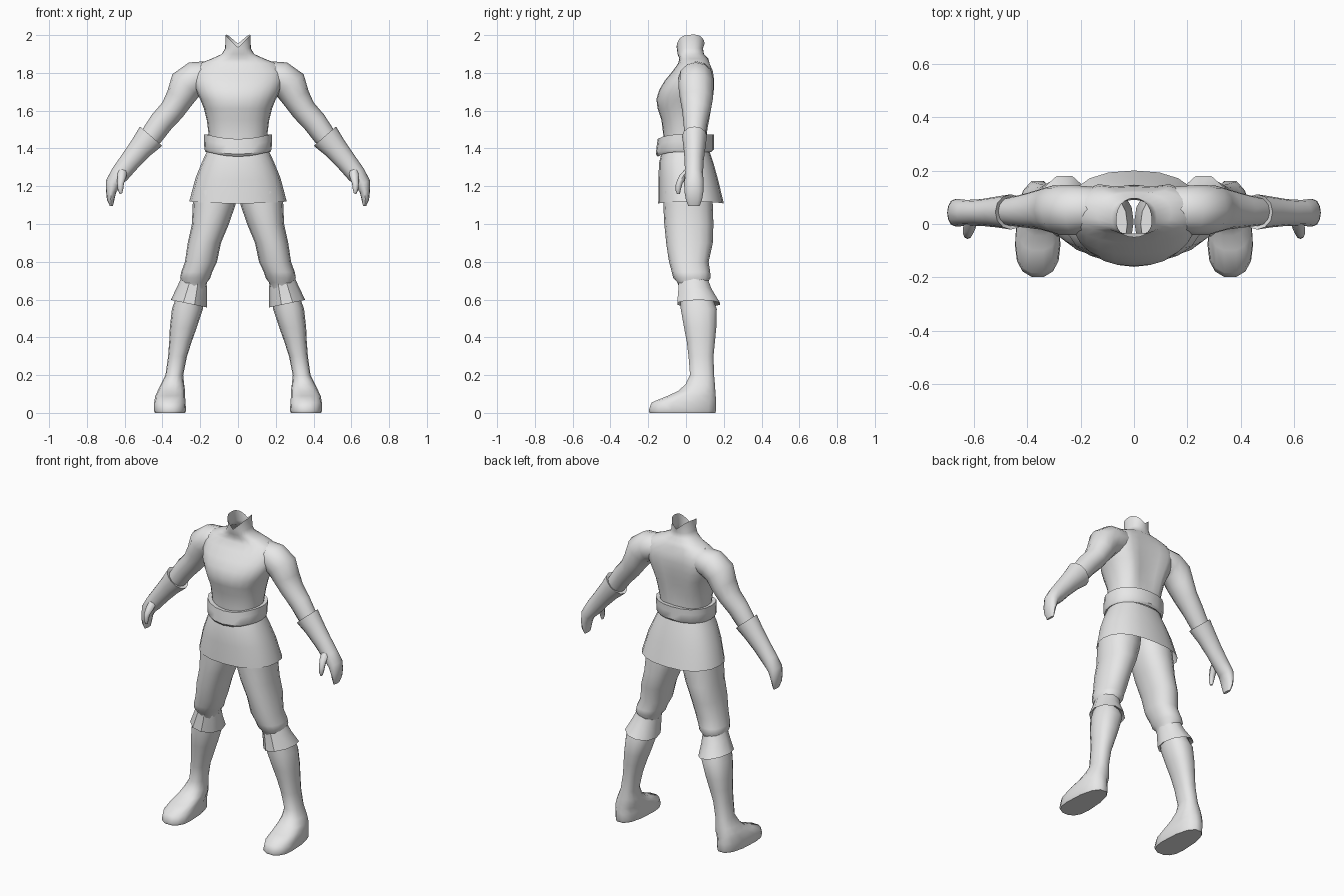
import bpy, bmesh, math
from mathutils import Vector

grey = bpy.data.materials.new("plain_grey")
grey.diffuse_color = (0.8, 0.8, 0.8, 1)


def spow(v, e):
    return math.copysign(abs(v) ** e, v)


def skin(name, rings, caps=(False, False), mirror=False, angle=50):
    """Bridge a list of equal-length point rings into one smooth object."""
    bm = bmesh.new()
    vs = [[bm.verts.new(p) for p in ring] for ring in rings]
    n = len(vs[0])
    for a, b in zip(vs, vs[1:]):
        for i in range(n):
            j = (i + 1) % n
            bm.faces.new((a[i], a[j], b[j], b[i]))
    for use, ring in zip(caps, (vs[0], vs[-1])):
        if use:
            bm.faces.new(ring)
    bmesh.ops.recalc_face_normals(bm, faces=bm.faces)
    me = bpy.data.meshes.new(name)
    bm.to_mesh(me)
    bm.free()
    ob = bpy.data.objects.new(name, me)
    bpy.context.collection.objects.link(ob)
    me.materials.append(grey)
    if mirror:
        m = ob.modifiers.new("mirror", 'MIRROR')
        m.use_mirror_merge = False
    bpy.ops.object.select_all(action='DESELECT')
    ob.select_set(True)
    bpy.context.view_layer.objects.active = ob
    bpy.ops.object.shade_smooth_by_angle(angle=math.radians(angle))
    return ob


def level(cx, z, rx, yf, yb, cy=None, n=16, e=0.9, dz=None, groove=0.0):
    """Horizontal ring from front/back limits; dz(c, s) shifts height."""
    cy = (yf + yb) / 2 if cy is None else cy
    pts = []
    for i in range(n):
        t = 2 * math.pi * i / n
        c, s = math.cos(t), math.sin(t)
        y = spow(s, e) * ((yb - cy) if s > 0 else (cy - yf))
        if s > 0.95:
            y -= groove
        pts.append(Vector((cx + rx * spow(c, e), cy + y, z + (dz(c, s) if dz else 0))))
    return pts


def limb(path, n=12):
    """Rings square to a path of (x, y, z, radius in front plane, radius in y)."""
    out = []
    for i, (x, y, z, rp, ry) in enumerate(path):
        a, b = path[max(i - 1, 0)], path[min(i + 1, len(path) - 1)]
        d = Vector((b[0] - a[0], 0, b[2] - a[2]))
        d = d.normalized() if d.length > 1e-5 else Vector((0.7, 0, -0.7))
        u = Vector((-d.z, 0, d.x))
        out.append([Vector((x, y, z)) + u * rp * math.cos(t) + Vector((0, ry * math.sin(t), 0))
                    for t in (2 * math.pi * k / n for k in range(n))])
    return out


# Torso with open neck: z, half width, front, back, spine groove
torso = [
    (1.38, .150, -.115, .115, 0), (1.47, .155, -.120, .120, .01), (1.55, .165, -.130, .138, .02),
    (1.61, .180, -.150, .150, .025), (1.66, .200, -.157, .160, .025), (1.71, .225, -.142, .165, .025),
    (1.76, .240, -.112, .165, .02), (1.81, .240, -.070, .155, .015), (1.85, .205, -.042, .135, .01),
    (1.875, .140, -.035, .118, 0), (1.90, .085, -.045, .095, 0), (1.93, .068, -.048, .090, 0)]
rings = [level(0, z, r, f, b, n=24, e=.85, groove=g) for z, r, f, b, g in torso]
rings.append(level(0, 1.935, .066, -.05, .098, cy=.01, n=24,
                   dz=lambda c, s: .065 * abs(c) + .02 * max(s, 0)))
skin("torso", rings, angle=60)

# Belt, dipping at the front
def dip(c, s):
    return -.025 * max(-s, 0) ** 3

belt = [(1.40, .14, -.11, .11), (1.382, .172, -.15, .135), (1.395, .178, -.16, .147), (1.44, .180, -.155, .147),
        (1.475, .181, -.150, .147), (1.468, .15, -.11, .11)]
skin("belt", [level(0, z, r, f, b, n=20, dz=dip) for z, r, f, b in belt], angle=40)

# Skirt, open at the hem
skirt = [(1.39, .160, -.128, .125), (1.33, .188, -.143, .145), (1.24, .225, -.146, .170),
         (1.115, .258, -.147, .200)]
skin("skirt", [level(0, z, r, f, b, n=20, e=.85, dz=lambda c, s: .01 * c * c - .006)
               for z, r, f, b in skirt])

# Trouser legs
leg = [(.110, 1.30, .085, -.11, .11), (.118, 1.17, .117, -.12, .138), (.127, 1.10, .113, -.12, .142),
       (.146, 1.00, .098, -.115, .145), (.178, .90, .088, -.105, .142), (.196, .80, .085, -.09, .120),
       (.219, .745, .082, -.075, .128), (.226, .715, .080, -.068, .130), (.230, .69, .066, -.045, .115),
       (.235, .64, .060, -.03, .11)]
skin("trouser_leg", [level(x, z, r, f, b) for x, z, r, f, b in leg], (True, True), True)

# Boot cuffs, tilted and flared below the knee
def tilt(c, s):
    return .02 * c

cuff = [(.232, .69, .055, -.03, .10), (.233, .695, .068, -.043, .122), (.243, .65, .078, -.045, .14),
        (.260, .578, .096, -.052, .185), (.260, .60, .07, -.03, .15)]
skin("boot_cuff", [level(x, z, r, f, b, n=10, e=1, dz=tilt) for x, z, r, f, b in cuff],
     mirror=True, angle=40)

# Boots: cx, z, half width, front, back, widest y
boot = [(.250, .64, .068, -.03, .13, .05), (.268, .55, .082, -.03, .165, .07), (.290, .45, .071, -.012, .162, .075),
        (.304, .38, .060, .002, .155, .08), (.320, .30, .050, .012, .147, .08), (.337, .20, .047, .02, .150, .085),
        (.347, .15, .062, -.005, .155, .07), (.353, .115, .073, -.045, .158, .04),
        (.359, .09, .079, -.10, .161, -.01), (.361, .055, .083, -.185, .165, -.07),
        (.360, .012, .085, -.20, .165, -.08), (.360, 0, .080, -.195, .160, -.08)]
skin("boot", [level(x, z, r, f, b, cy=c, n=14, e=.85) for x, z, r, f, b, c in boot], (True, True), True)

# Bare arms from inside the shoulder to inside the glove
arm = [(.10, .06, 1.775, .06, .06), (.16, .055, 1.782, .08, .085), (.225, .052, 1.770, .092, .093),
       (.276, .052, 1.735, .092, .093), (.308, .055, 1.668, .075, .088), (.348, .055, 1.603, .066, .076),
       (.405, .05, 1.540, .064, .064), (.455, .047, 1.470, .060, .055), (.49, .045, 1.43, .05, .05)]
skin("arm", limb(arm), (True, True), True)

# Gloves with flared cuff and curled hand
glove = [(.468, .045, 1.455, .05, .045), (.460, .045, 1.465, .078, .066)]
sleeve = [(.460, .045, 1.465, .078, .066), (.512, .045, 1.405, .064, .058), (.572, .043, 1.332, .055, .050),
          (.625, .042, 1.265, .050, .048), (.662, .042, 1.215, .040, .052), (.672, .042, 1.17, .027, .050),
          (.674, .042, 1.13, .020, .043), (.670, .042, 1.095, .008, .03)]
sleeve_rings = limb(sleeve)
inner = [p.lerp(Vector((.475, .045, 1.445)), .35) for p in sleeve_rings[0]]
skin("glove", [inner] + sleeve_rings, (False, True), True)

# Thumbs
thumb = [(.610, .02, 1.29, .025, .025), (.615, -.012, 1.255, .024, .024), (.622, -.036, 1.215, .018, .018),
         (.622, -.042, 1.18, .014, .014), (.620, -.040, 1.16, .006, .008)]
skin("thumb", limb(thumb, 8), (True, True), True)
